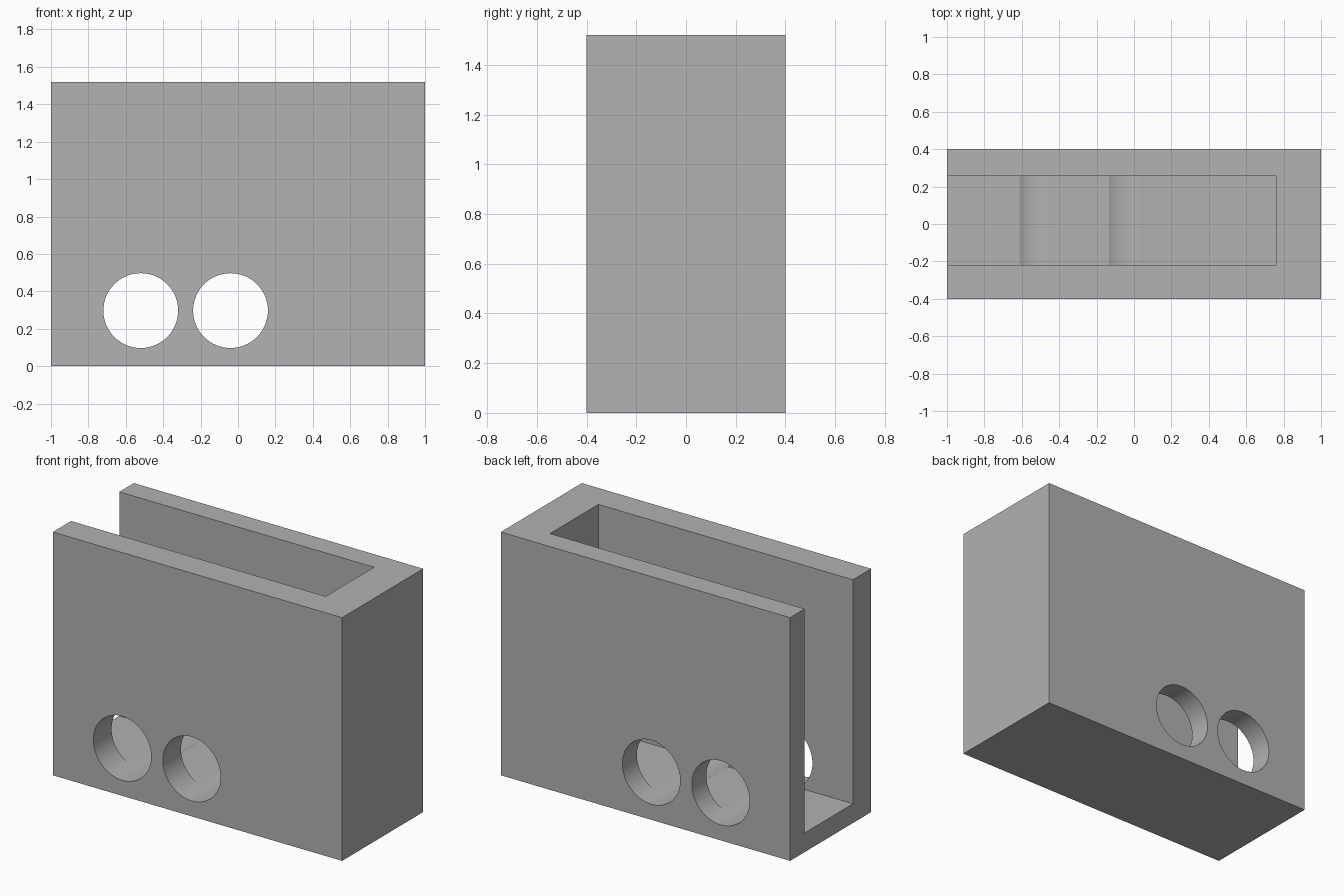
import bpy
import math

cube = bpy.data.objects.get("Cube")
if cube:
    bpy.data.objects.remove(cube, do_unlink=True)

gray = bpy.data.materials.new("plain gray")
gray.use_nodes = True
color = (0.445, 0.445, 0.445, 1)
gray.diffuse_color = color
gray.node_tree.nodes["Principled BSDF"].inputs["Base Color"].default_value = color


def box(name, low, high):
    """Box between two opposite corners."""
    center = [(a + b) / 2 for a, b in zip(low, high)]
    bpy.ops.mesh.primitive_cube_add(size=1, location=center)
    obj = bpy.context.object
    obj.name = name
    obj.scale = [b - a for a, b in zip(low, high)]
    bpy.ops.object.transform_apply(location=True, rotation=True, scale=True)
    obj.data.materials.append(gray)
    return obj


def cut(body, cutter):
    """Subtract the cutter from the body and discard it."""
    cutter.hide_render = True
    mod = body.modifiers.new("cut", "BOOLEAN")
    mod.operation = "DIFFERENCE"
    mod.solver = "EXACT"
    mod.object = cutter
    bpy.ops.object.select_all(action="DESELECT")
    bpy.context.view_layer.objects.active = body
    body.select_set(True)
    bpy.ops.object.modifier_apply(modifier=mod.name)
    bpy.data.objects.remove(cutter, do_unlink=True)


# Solid block with a slot open at the top and at the right end
block = box("slotted_block", (-1, -0.4, 0), (1, 0.4, 1.52))
cut(block, box("slot_cutter", (-1.2, -0.22, 0.12), (0.76, 0.257, 1.8)))

# Two round holes through both walls, grazing the slot floor
for x in (-0.52, -0.04):
    bpy.ops.mesh.primitive_cylinder_add(
        vertices=64, radius=0.2, depth=2, location=(x, 0, 0.297),
        rotation=(math.pi / 2, 0, 0))
    hole = bpy.context.object
    hole.name = "hole_cutter"
    hole.data.materials.append(gray)
    cut(block, hole)

# Smooth hole walls, sharp block edges
bpy.ops.object.shade_smooth_by_angle(angle=math.radians(20))
